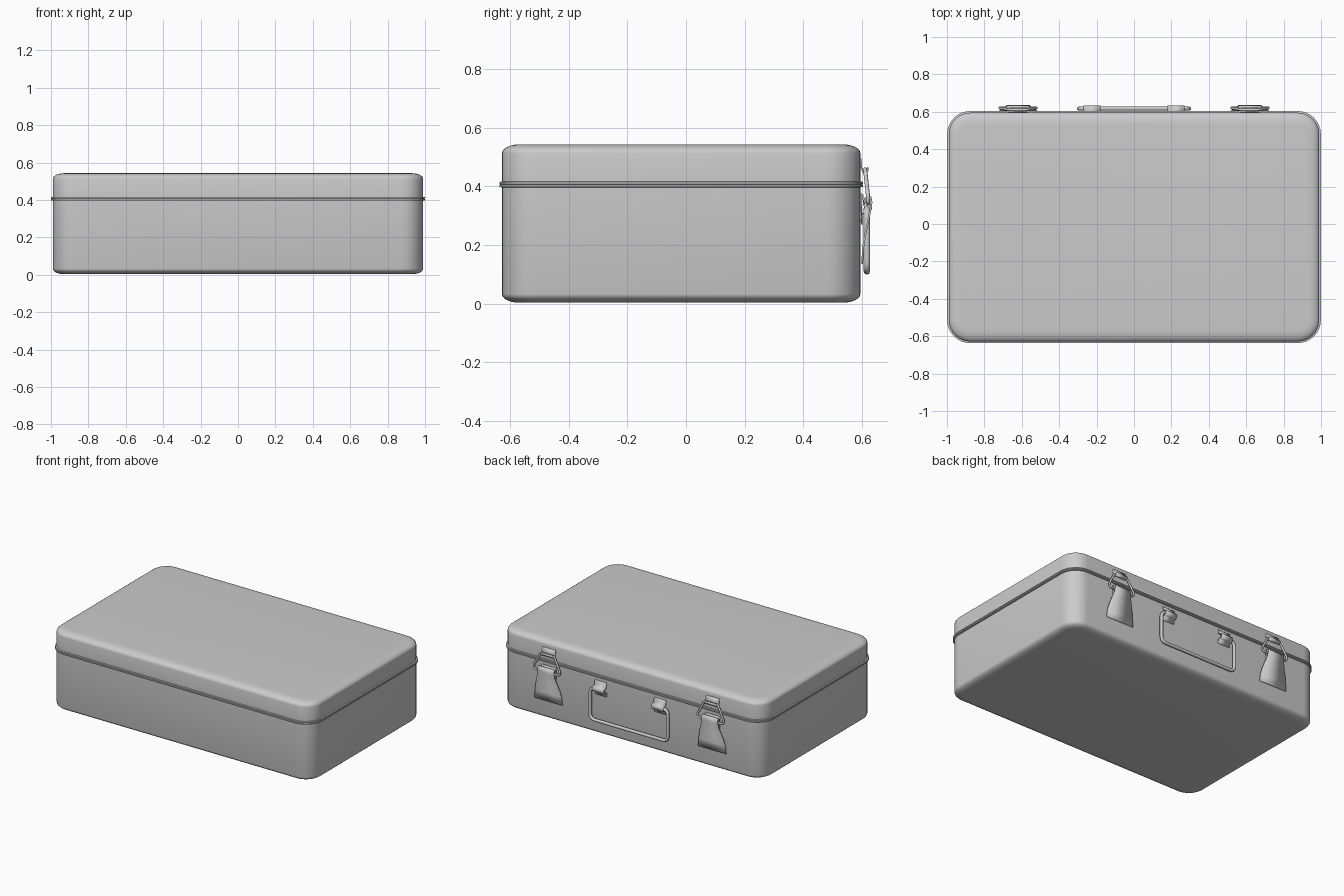
import bpy, bmesh, math
from mathutils import Vector

if "Cube" in bpy.data.objects:
    bpy.data.objects.remove(bpy.data.objects["Cube"])

HX, Y0, Y1, R = 0.99, -0.628, 0.595, 0.115   # case footprint


def outline(off, z, seg=8):
    """Rounded rectangle of the footprint, grown by off."""
    r, pts = R + off, []
    for cx, cy, a0 in ((HX - R, Y1 - R, 0), (R - HX, Y1 - R, 90),
                       (R - HX, Y0 + R, 180), (HX - R, Y0 + R, 270)):
        for i in range(seg + 1):
            a = math.radians(a0 + 90 * i / seg)
            pts.append((cx + r * math.cos(a), cy + r * math.sin(a), z))
    return pts


def finish(name, bm, angle=40):
    bmesh.ops.recalc_face_normals(bm, faces=bm.faces)
    me = bpy.data.meshes.new(name)
    bm.to_mesh(me)
    bm.free()
    ob = bpy.data.objects.new(name, me)
    bpy.context.collection.objects.link(ob)
    bpy.ops.object.select_all(action='DESELECT')
    ob.select_set(True)
    bpy.context.view_layer.objects.active = ob
    bpy.ops.object.shade_smooth_by_angle(angle=math.radians(angle))
    return ob


def shell(name, rings, cap=False):
    """Stack of footprint outlines (offset, z); first ring may be capped."""
    bm = bmesh.new()
    loops = [[bm.verts.new(p) for p in outline(o, z)] for o, z in rings]
    n = len(loops[0])
    for a, b in zip(loops, loops[1:]):
        for i in range(n):
            j = (i + 1) % n
            bm.faces.new((a[i], a[j], b[j], b[i]))
    if cap:
        bm.faces.new(loops[0])
    return finish(name, bm)


def strip(name, x, prof, thick=0.005):
    """Bent sheet: profile of (y, z, half width)."""
    bm = bmesh.new()
    rows = [[bm.verts.new((x + s * w, y, z)) for s in (-1, 1)] for y, z, w in prof]
    for a, b in zip(rows, rows[1:]):
        bm.faces.new((a[0], a[1], b[1], b[0]))
    ob = finish(name, bm, 50)
    m = ob.modifiers.new("thickness", 'SOLIDIFY')
    m.thickness, m.offset = thick, 0
    return ob


def wire(name, pts, rad, fillet=0.025, closed=False):
    """Round wire through points with filleted corners."""
    P, out = [Vector(p) for p in pts], []
    for i, p in enumerate(P):
        if not closed and i in (0, len(P) - 1):
            out.append(p)
            continue
        a, b = P[i - 1] - p, P[(i + 1) % len(P)] - p
        a = p + a.normalized() * min(fillet, a.length * 0.45)
        b = p + b.normalized() * min(fillet, b.length * 0.45)
        for k in range(6):
            t = k / 5
            out.append(a * (1 - t) ** 2 + p * 2 * t * (1 - t) + b * t * t)
    cu = bpy.data.curves.new(name, 'CURVE')
    cu.dimensions, cu.bevel_depth, cu.bevel_resolution = '3D', rad, 2
    cu.use_fill_caps = True
    sp = cu.splines.new('POLY')
    sp.points.add(len(out) - 1)
    for q, p in zip(sp.points, out):
        q.co = (*p, 1)
    sp.use_cyclic_u = closed
    sp.use_smooth = True
    ob = bpy.data.objects.new(name, cu)
    bpy.context.collection.objects.link(ob)


# Case bottom, lid and the double lip between them
def edge(z, d, w=0.06, h=0.03, n=6):
    return [(-w * (1 - math.sin(t)), z + d * h * (1 - math.cos(t)))
            for t in (math.pi / 2 * i / n for i in range(n + 1))]


shell("case_bottom", edge(0.003, 1) + [(0, 0.403)], True)
shell("lid", edge(0.543, -1) + [(0, 0.41)], True)
shell("lip", [(-0.002, 0.396), (0.009, 0.398), (0.009, 0.405), (0.004, 0.4065),
              (0.009, 0.408), (0.009, 0.415), (-0.002, 0.417)])

# Carrying handle hanging on the back
wire("handle", [(-0.19, 0.617, 0.325), (-0.295, 0.617, 0.325), (-0.295, 0.617, 0.11),
                (0.295, 0.617, 0.11), (0.295, 0.617, 0.325), (0.19, 0.617, 0.325)],
     0.011, 0.04)

for s, side in ((-1, "left"), (1, "right")):
    # Bracket wrapped around the handle end
    strip(side + "_handle_bracket", s * 0.225,
          [(0.597, 0.375, 0.045), (0.603, 0.37, 0.045), (0.606, 0.345, 0.045),
           (0.617, 0.342, 0.045), (0.628, 0.337, 0.045), (0.632, 0.325, 0.045),
           (0.628, 0.313, 0.045), (0.617, 0.308, 0.045), (0.6, 0.307, 0.045),
           (0.598, 0.28, 0.045)])
    x = s * 0.62
    # Hook on the lid
    strip(side + "_hook", x,
          [(0.596, 0.495, 0.05), (0.599, 0.46, 0.05), (0.605, 0.448, 0.045),
           (0.614, 0.447, 0.045), (0.62, 0.455, 0.045), (0.619, 0.466, 0.045)])
    # Wire bail, wide at the lever and narrow at the hook
    wire(side + "_bail", [(x - 0.05, 0.611, 0.458), (x + 0.05, 0.611, 0.458),
                          (x + 0.1, 0.621, 0.365), (x + 0.095, 0.621, 0.342),
                          (x - 0.095, 0.621, 0.342), (x - 0.1, 0.621, 0.365)],
         0.007, 0.015, True)
    # Flared lever with rolled top
    strip(side + "_lever", x,
          [(0.607, 0.335, 0.062), (0.61, 0.358, 0.062), (0.62, 0.369, 0.062),
           (0.63, 0.363, 0.062), (0.633, 0.345, 0.062), (0.628, 0.315, 0.066),
           (0.619, 0.27, 0.08), (0.61, 0.23, 0.092), (0.604, 0.19, 0.1),
           (0.601, 0.135, 0.106)], 0.006)
    # Mounting plate behind the lever
    strip(side + "_latch_plate", x,
          [(0.598, 0.375, 0.055), (0.599, 0.27, 0.055)])
